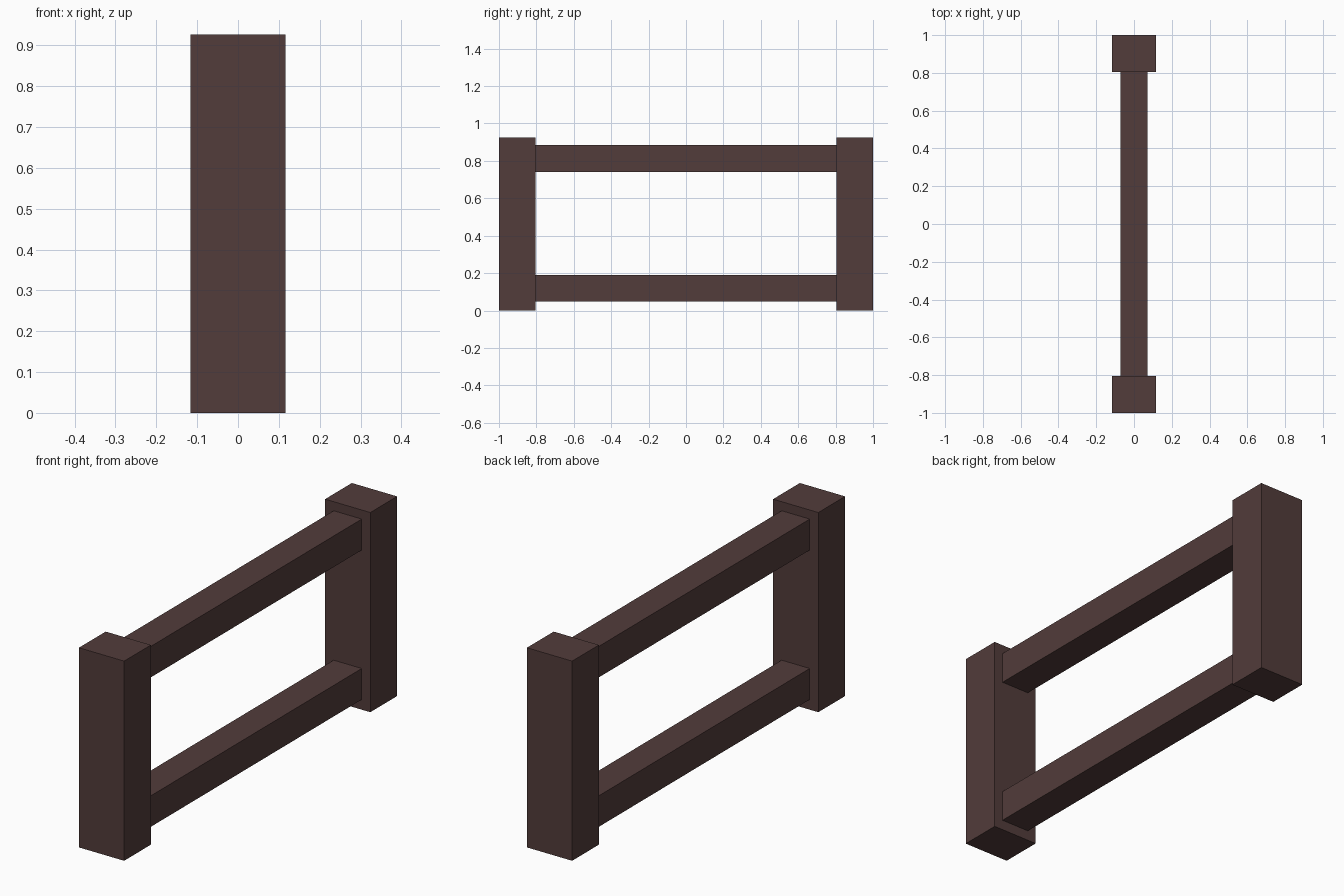
import bpy

if "Cube" in bpy.data.objects:
    bpy.data.objects.remove(bpy.data.objects["Cube"])

wood = bpy.data.materials.new("dark brown wood")
wood.diffuse_color = (0.085, 0.045, 0.043, 1)
wood.use_nodes = True
wood.node_tree.nodes["Principled BSDF"].inputs["Base Color"].default_value = wood.diffuse_color


def box(name, lo, hi):
    """Axis-aligned box between two corners."""
    centre = [(a + b) / 2 for a, b in zip(lo, hi)]
    bpy.ops.mesh.primitive_cube_add(size=1, location=centre)
    ob = bpy.context.object
    ob.name = name
    ob.scale = [b - a for a, b in zip(lo, hi)]
    bpy.ops.object.transform_apply(location=False, rotation=False, scale=True)
    ob.data.materials.append(wood)
    return ob


POST_X, POST_IN, HEIGHT = 0.116, 0.804, 0.926
RAIL = 0.072

# End posts
box("front_post", (-POST_X, -1, 0), (POST_X, -POST_IN, HEIGHT))
box("back_post", (-POST_X, POST_IN, 0), (POST_X, 1, HEIGHT))

# Square rails between the posts
for name, z in (("lower_rail", 0.119), ("upper_rail", 0.812)):
    box(name, (-RAIL, -POST_IN, z - RAIL), (RAIL, POST_IN, z + RAIL))
